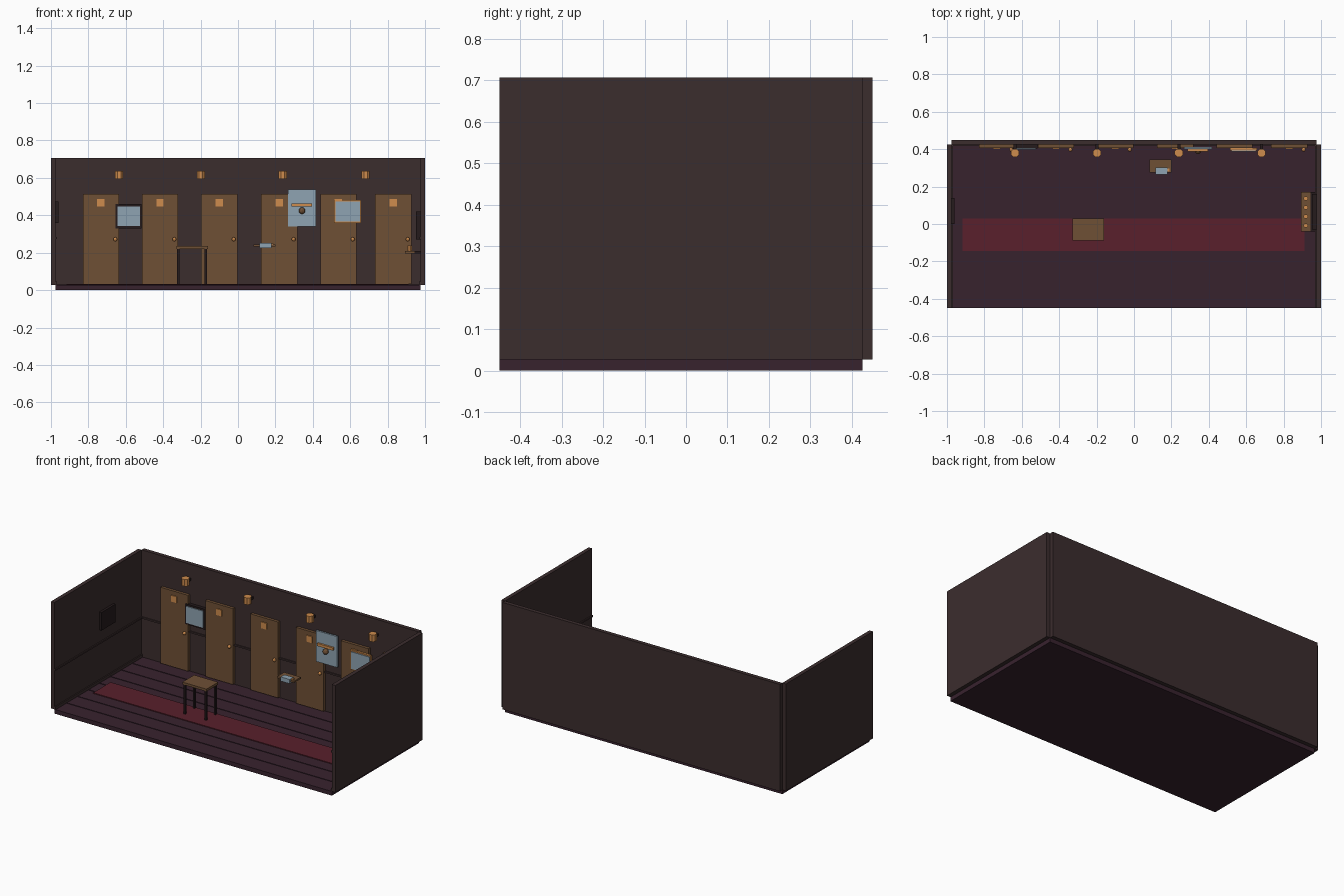
import bpy, bmesh, math
from mathutils import Matrix


def mat(name, rgb):
    m = bpy.data.materials.new(name)
    m.diffuse_color = (*rgb, 1)
    return m


WALL = mat("dark brown wall", (0.044, 0.026, 0.027))
FLOOR = mat("plum floor", (0.039, 0.016, 0.027))
RED = mat("red carpet", (0.100, 0.0144, 0.025))
WOOD = mat("brown wood", (0.159, 0.080, 0.036))
AMBER = mat("amber brass", (0.62, 0.262, 0.075))
PAPER = mat("blue grey paper", (0.275, 0.367, 0.445))
DARK = mat("near black", (0.018, 0.0105, 0.0115))


def finish(name, bm, m):
    me = bpy.data.meshes.new(name)
    bm.to_mesh(me)
    bm.free()
    me.materials.append(m)
    o = bpy.data.objects.new(name, me)
    bpy.context.collection.objects.link(o)
    return o


def box(name, x, y, z, m):
    """Box from (min, max) ranges."""
    bm = bmesh.new()
    c = [(a + b) / 2 for a, b in (x, y, z)]
    s = [b - a for a, b in (x, y, z)]
    bmesh.ops.create_cube(bm, size=1, matrix=Matrix.Translation(c) @ Matrix.Diagonal((*s, 1)))
    return finish(name, bm, m)


def drum(name, c, r, h, n, m):
    bm = bmesh.new()
    bmesh.ops.create_cone(bm, cap_ends=True, segments=n, radius1=r, radius2=r, depth=h,
                          matrix=Matrix.Translation(c) @ Matrix.Rotation(math.pi / n, 4, 'Z'))
    return finish(name, bm, m)


def ball(name, c, r, m):
    bm = bmesh.new()
    bmesh.ops.create_uvsphere(bm, u_segments=10, v_segments=6, radius=r, matrix=Matrix.Translation(c))
    return finish(name, bm, m)


# Room shell
F = 0.027
box("floor", (-0.975, 0.975), (-0.45, 0.425), (0, F), FLOOR)
box("back_wall", (-0.975, 0.975), (0.425, 0.45), (F, 0.707), WALL)
for s, side in ((-1, "left"), (1, "right")):
    box(side + "_wall", sorted((s * 0.975, s)), (-0.45, 0.425), (F, 0.707), WALL)
    box(side + "_dado_rail", sorted((s * 0.968, s * 0.975)), (-0.45, 0.425), (0.274, 0.284), WALL)
    box(side + "_skirting", sorted((s * 0.968, s * 0.975)), (-0.45, 0.425), (F, 0.045), WALL)
box("back_dado_rail", (-0.968, 0.968), (0.418, 0.425), (0.274, 0.284), WALL)

# Floorboard ridges and carpet
for i in range(7):
    y = -0.34 + i * 0.11
    box("floorboard_ridge", (-0.968, 0.968), (y - 0.002, y + 0.002), (F, F + 0.003), FLOOR)
box("carpet_runner", (-0.917, 0.912), (-0.145, 0.03), (F, 0.032), RED)

# Doors with number plates and knobs
for x in (-0.733, -0.417, -0.1, 0.22, 0.537, 0.83):
    box("door", (x - 0.097, x + 0.097), (0.407, 0.425), (0.032, 0.515), WOOD)
    box("door_plate", (x - 0.02, x + 0.02), (0.401, 0.407), (0.447, 0.487), AMBER)
    ball("door_knob", (x + 0.077, 0.398, 0.272), 0.011, AMBER)

# Wall lamps
for x in (-0.636, -0.198, 0.24, 0.682):
    drum("lamp", (x, 0.38, 0.615), 0.024, 0.044, 8, AMBER)
    box("lamp_bracket", (x - 0.008, x + 0.008), (0.40, 0.425), (0.605, 0.62), DARK)

# Dark framed notice board
box("notice_frame", (-0.655, -0.515), (0.403, 0.425), (0.33, 0.46), DARK)
box("notice_sheet", (-0.645, -0.525), (0.397, 0.403), (0.342, 0.448), PAPER)

# Large panel with brass bar and round handle
box("panel", (0.267, 0.417), (0.400, 0.412), (0.34, 0.537), PAPER)
box("panel_bar", (0.285, 0.395), (0.388, 0.400), (0.447, 0.464), AMBER)
ball("panel_handle", (0.342, 0.392, 0.425), 0.018, WOOD)

# Brass framed picture
box("picture_frame", (0.513, 0.657), (0.394, 0.407), (0.358, 0.482), AMBER)
box("picture_sheet", (0.522, 0.652), (0.388, 0.394), (0.366, 0.474), PAPER)

# Hall table
box("table_top", (-0.33, -0.16), (-0.088, 0.03), (0.220, 0.235), WOOD)
for x in (-0.32, -0.172):
    for y in (-0.076, 0.018):
        box("table_leg", (x - 0.006, x + 0.006), (y - 0.006, y + 0.006), (F, 0.220), DARK)

# Small tray with papers
box("tray", (0.083, 0.2), (0.275, 0.345), (0.232, 0.243), WOOD)
box("tray_papers", (0.115, 0.178), (0.265, 0.302), (0.225, 0.252), PAPER)
box("tray_clip", (0.172, 0.19), (0.28, 0.296), (0.243, 0.25), AMBER)

# Left wall frame, right wall board
box("left_wall_frame", (-0.975, -0.96), (0.0, 0.14), (0.36, 0.475), DARK)
box("right_wall_board", (0.952, 0.975), (-0.03, 0.16), (0.27, 0.42), DARK)

# Right wall shelf with small brass pegs
box("right_shelf", (0.893, 0.943), (-0.04, 0.172), (0.195, 0.208), WOOD)
box("right_shelf_support", (0.943, 0.975), (-0.04, 0.172), (0.195, 0.208), DARK)
for y in (-0.008, 0.04, 0.088, 0.136):
    drum("shelf_peg", (0.918, y, 0.223), 0.012, 0.03, 8, AMBER)
